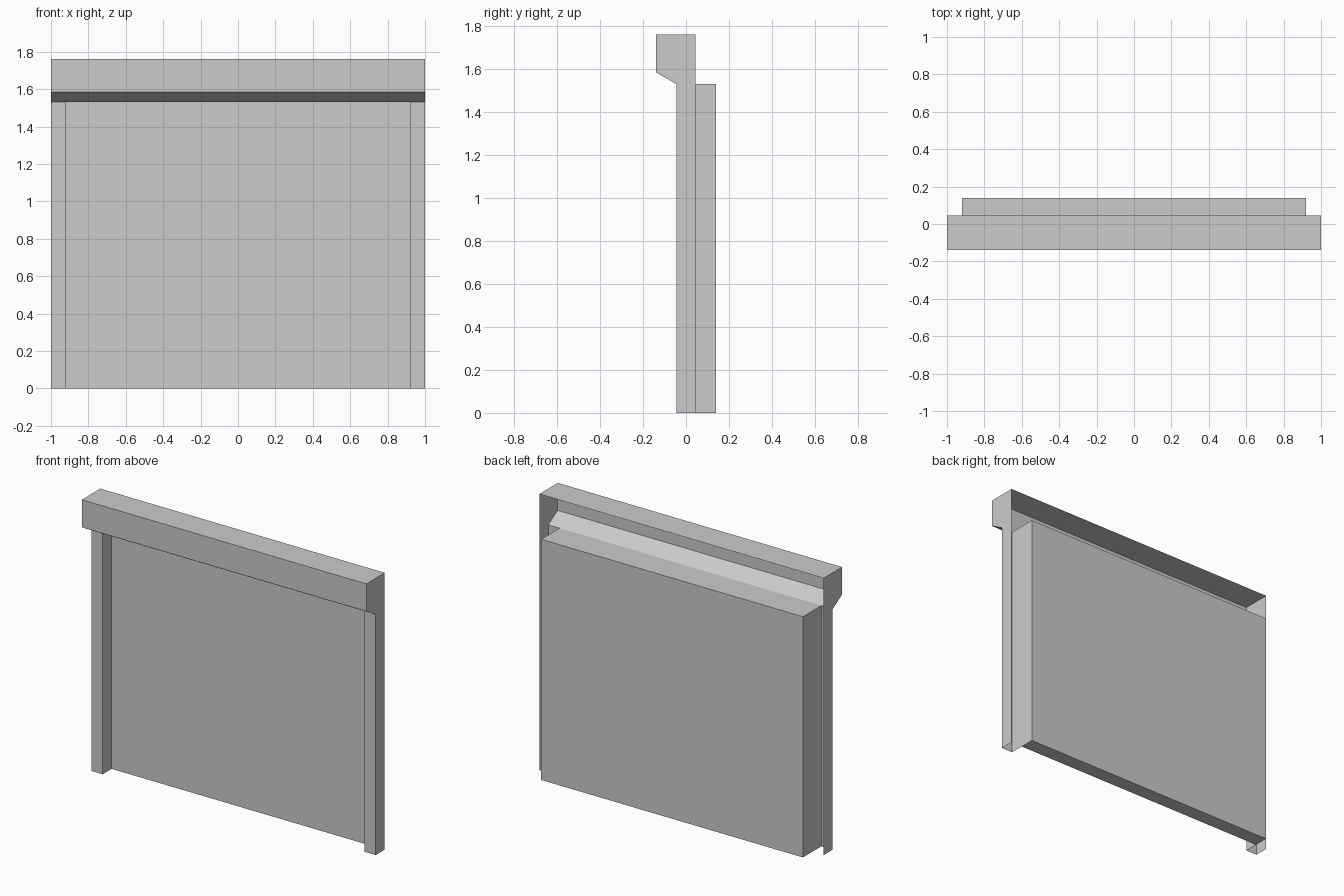
import bpy
from mathutils import Vector

if "Cube" in bpy.data.objects:
    bpy.data.objects.remove(bpy.data.objects["Cube"])

W, IN = 1.0, 0.92            # half width outside / of the opening
F, B = -0.045, 0.045         # front and back of the frame
Y = 0.14                     # front of header, back of door
TOP, LIP, OPEN = 1.76, 1.585, 1.53


def mesh_object(name, verts, faces, mirror=False):
    me = bpy.data.meshes.new(name)
    me.from_pydata([tuple(v) for v in verts], [], faces)
    me.update()
    ob = bpy.data.objects.new(name, me)
    bpy.context.collection.objects.link(ob)
    if mirror:
        mod = ob.modifiers.new("mirror_x", 'MIRROR')
        mod.use_clip = False
        mod.use_mirror_merge = False
    return ob


def sheet(name, path, sweep, mirror=False):
    """Open sheet: sweep a path of points along one vector."""
    n = len(path)
    verts = [Vector(p) for p in path]
    verts += [v + Vector(sweep) for v in verts]
    faces = [(i, i + 1, n + i + 1, n + i) for i in range(n - 1)]
    return mesh_object(name, verts, faces, mirror)


# Header: top, front and sloped underside, open at the back
sheet("header", [(-W, B, TOP), (-W, -Y, TOP), (-W, -Y, LIP), (-W, F, OPEN)], (2 * W, 0, 0))

# Soffit over the opening
sheet("soffit", [(-IN, F, OPEN), (-IN, B, OPEN)], (2 * IN, 0, 0))

# Posts: inner jamb and front face, open behind and below
sheet("post", [(IN, B, 0), (IN, F, 0), (W, F, 0)], (0, 0, OPEN), mirror=True)

# Outer side of each post, continuing up to close the header end
side = [(F, 0), (B, 0), (B, TOP), (-Y, TOP), (-Y, LIP), (F, OPEN)]
mesh_object("frame_side", [(W, y, z) for y, z in side], [tuple(range(len(side)))], mirror=True)

# Door slab set behind the frame
bpy.ops.mesh.primitive_cube_add(size=1, location=(0, (B + Y) / 2, OPEN / 2))
door = bpy.context.object
door.name = "door"
door.scale = (2 * IN, Y - B, OPEN)
